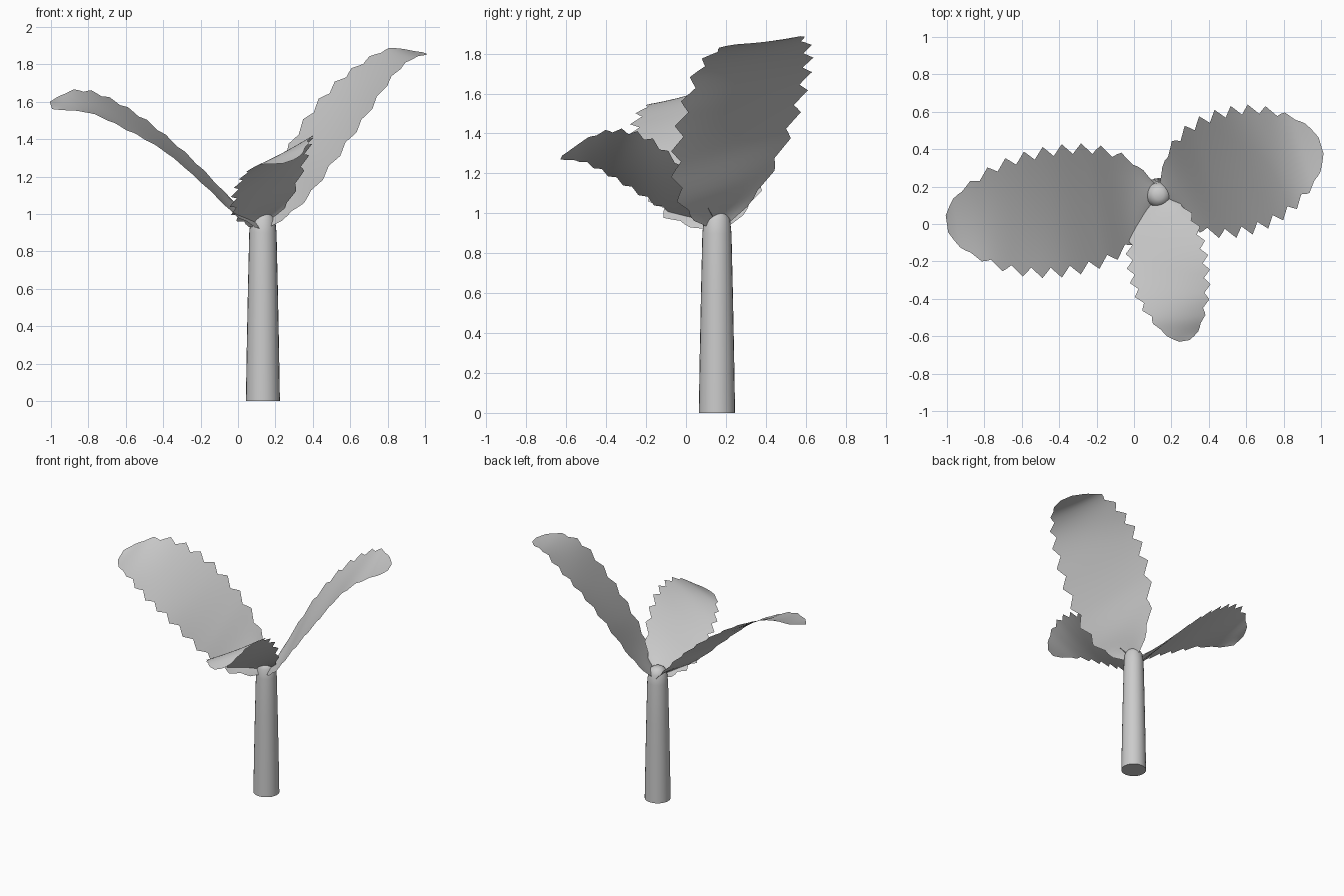
import bpy, bmesh, math
from mathutils import Vector

if "Cube" in bpy.data.objects:
    bpy.data.objects.remove(bpy.data.objects["Cube"])

grey = bpy.data.materials.new("plain_grey")
grey.diffuse_color = (0.6, 0.6, 0.6, 1)
grey.use_nodes = True
grey.node_tree.nodes["Principled BSDF"].inputs["Base Color"].default_value = grey.diffuse_color


def spline(keys, t):
    """Smooth curve through (position, value) keys."""
    for i in range(len(keys) - 1):
        if t <= keys[i + 1][0] or i == len(keys) - 2:
            break
    (t0, v0), (t1, v1) = keys[i], keys[i + 1]
    pa, pb = keys[max(i - 1, 0)], keys[min(i + 2, len(keys) - 1)]
    m0 = (v1 - pa[1]) / (t1 - pa[0])
    m1 = (pb[1] - v0) / (pb[0] - t0)
    h = t1 - t0
    u = (t - t0) / h
    return ((2*u**3 - 3*u**2 + 1) * v0 + (u**3 - 2*u**2 + u) * h * m0
            + (3*u**2 - 2*u**3) * v1 + (u**3 - u**2) * h * m1)


def finish(name, bm):
    me = bpy.data.meshes.new(name)
    bm.to_mesh(me)
    bm.free()
    me.materials.append(grey)
    ob = bpy.data.objects.new(name, me)
    bpy.context.collection.objects.link(ob)
    bpy.context.view_layer.objects.active = ob
    ob.select_set(True)
    bpy.ops.object.shade_smooth_by_angle(angle=math.radians(50))
    ob.select_set(False)


STATIONS = (0, .15, .3, .5, .7, .85, 1)
WIDTH = [(0, .17), (.05, .4), (.1, .62), (.25, .9), (.45, 1), (.65, .93),
         (.8, .75), (.9, .52), (.96, .35), (1, .14)]
COLUMNS = (-1, -.78, -.52, -.26, 0, .26, .52, .78, 1)


# Serrated leaf: a tilted, arching sheet along a slightly bowed plan axis,
# with heights for its left edge, midrib and right edge
def leaf(name, base, tip, half_width, bow, teeth, left, mid, right):
    base, tip = Vector(base), Vector(tip)
    axis = (tip - base).normalized()
    side = Vector((-axis.y, axis.x))
    heights = [list(zip(STATIONS, z)) for z in (left, mid, right)]
    rows = teeth * 4
    bm = bmesh.new()
    grid = []
    for r in range(rows + 1):
        t = r / rows
        zl, zm, zr = (spline(k, t) for k in heights)
        w = half_width * spline(WIDTH, t)
        depth = .17 if t < .85 else .07
        row = []
        for c in COLUMNS:
            s = c
            if abs(c) == 1:                          # saw teeth
                s = c * (1.04 - depth * abs(r % 4 - 2) / 2)
            p = base.lerp(tip, t) + side * (w * s + bow * math.sin(math.pi * t))
            z = zm + ((zl + zr) / 2 - zm) * s * s + (zl - zr) / 2 * s
            row.append(bm.verts.new((p.x, p.y, z)))
        grid.append(row)
    for a, b in zip(grid, grid[1:]):
        for i in range(len(COLUMNS) - 1):
            bm.faces.new((a[i], b[i], b[i + 1], a[i + 1]))
    finish(name, bm)


leaf("right_leaf", (.15, .16), (1.0, .42), .335, 0, 10,
     (.94, 1.21, 1.44, 1.66, 1.81, 1.885, 1.865),
     (.96, 1.12, 1.33, 1.56, 1.76, 1.85, 1.86),
     (.92, 1.06, 1.25, 1.50, 1.735, 1.83, 1.855))
leaf("left_leaf", (.12, .165), (-1.0, .0), .34, .02, 11,
     (.91, .99, 1.14, 1.33, 1.46, 1.54, 1.56),
     (.95, 1.06, 1.215, 1.40, 1.535, 1.59, 1.58),
     (.93, 1.13, 1.31, 1.50, 1.63, 1.665, 1.60))
leaf("front_leaf", (.14, .15), (.27, -.625), .212, -.02, 10,
     (.94, 1.12, 1.27, 1.39, 1.42, 1.38, 1.29),
     (.96, 1.05, 1.14, 1.24, 1.31, 1.32, 1.28),
     (.92, .965, 1.02, 1.12, 1.21, 1.26, 1.27))

# Tapered trunk with a domed top
bm = bmesh.new()
SIDES = 24
profile = [(.091, 0), (.086, .3), (.08, .6), (.073, .9),
           (.066, .97), (.05, 1.0), (.025, 1.015)]
rings = []
for rad, z in profile:
    rings.append([bm.verts.new((.133 + rad * math.cos(2 * math.pi * i / SIDES),
                                .155 + rad * math.sin(2 * math.pi * i / SIDES), z))
                  for i in range(SIDES)])
for a, b in zip(rings, rings[1:]):
    for i in range(SIDES):
        j = (i + 1) % SIDES
        bm.faces.new((a[i], a[j], b[j], b[i]))
bm.faces.new(rings[0][::-1])
bm.faces.new(rings[-1])
finish("trunk", bm)
